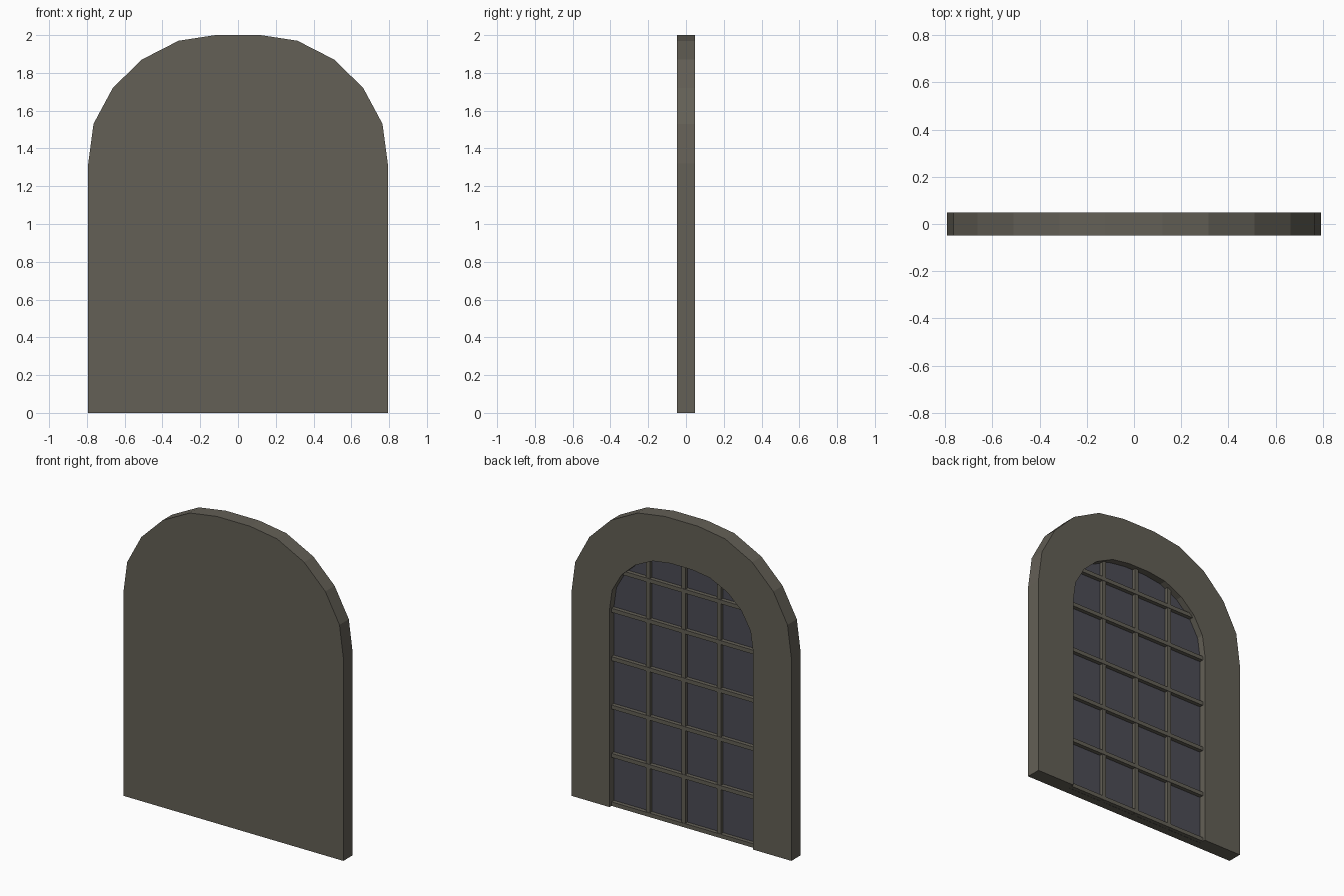
import bpy, bmesh

if "Cube" in bpy.data.objects:
    bpy.data.objects.remove(bpy.data.objects["Cube"])

FRONT, BACK, GLASS_Y = -0.048, 0.048, 0.003


def material(name, rgb):
    m = bpy.data.materials.new(name)
    m.diffuse_color = (*rgb, 1)
    m.use_nodes = True
    m.node_tree.nodes["Principled BSDF"].inputs["Base Color"].default_value = m.diffuse_color
    return m


STONE = material("stone", (0.125, 0.115, 0.092))
PANE = material("dark_glass", (0.072, 0.072, 0.092))


def finish(bm, name, mat):
    bmesh.ops.recalc_face_normals(bm, faces=bm.faces)
    me = bpy.data.meshes.new(name)
    bm.to_mesh(me)
    bm.free()
    me.materials.append(mat)
    ob = bpy.data.objects.new(name, me)
    bpy.context.collection.objects.link(ob)
    return ob


# Arch outlines: right half, mirrored to the left
half = [(0.793, 0), (0.793, 1.32), (0.765, 1.53), (0.663, 1.72),
        (0.51, 1.87), (0.315, 1.97), (0.12, 2.0)]
outer = half + [(-x, z) for x, z in reversed(half)]
inner = [(x * 0.652, 1.29 + (z - 1.32) * 0.61 if z else 0) for x, z in outer]

# Arched surround with a blank front and a recess in the back
bm = bmesh.new()


def loop(points, y):
    return [bm.verts.new((x, y, z)) for x, z in points]


F, B = loop(outer, FRONT), loop(outer, BACK)
I, D = loop(inner, BACK), loop(inner, GLASS_Y)
bm.faces.new(F)
for a, b in ((F, B), (B, I), (I, D)):
    for i in range(len(a) - 1):
        bm.faces.new((a[i], a[i + 1], b[i + 1], b[i]))
bm.faces.new((F[0], B[0], I[0], D[0], D[-1], I[-1], B[-1], F[-1]))
finish(bm, "arched_surround", STONE)

# Glass sheet closing the recess, facing the back
bm = bmesh.new()
face = bm.faces.new(loop(inner, GLASS_Y))
face.normal_update()
flip = face.normal.y < 0
glass = finish(bm, "glass", PANE)
if (glass.data.polygons[0].normal.y < 0):
    glass.data.flip_normals()


# Glazing bars
def bar(name, x0, x1, z0, z1, y1):
    bm = bmesh.new()
    bmesh.ops.create_cube(bm, size=1)
    y0 = GLASS_Y - 0.005
    for v in bm.verts:
        v.co = (x1 if v.co.x > 0 else x0, y1 if v.co.y > 0 else y0,
                z1 if v.co.z > 0 else z0)
    finish(bm, name, STONE)


W = 0.013
for x, top in ((-0.256, 1.68), (0, 1.715), (0.256, 1.68)):
    bar("vertical_bar", x - W, x + W, 0, top, 0.026)
for z, hw in ((0.014, 0.525), (0.33, 0.525), (0.645, 0.525),
              (0.96, 0.525), (1.275, 0.525), (1.54, 0.44)):
    bar("horizontal_bar", -hw, hw, z - W, z + W, 0.029)
